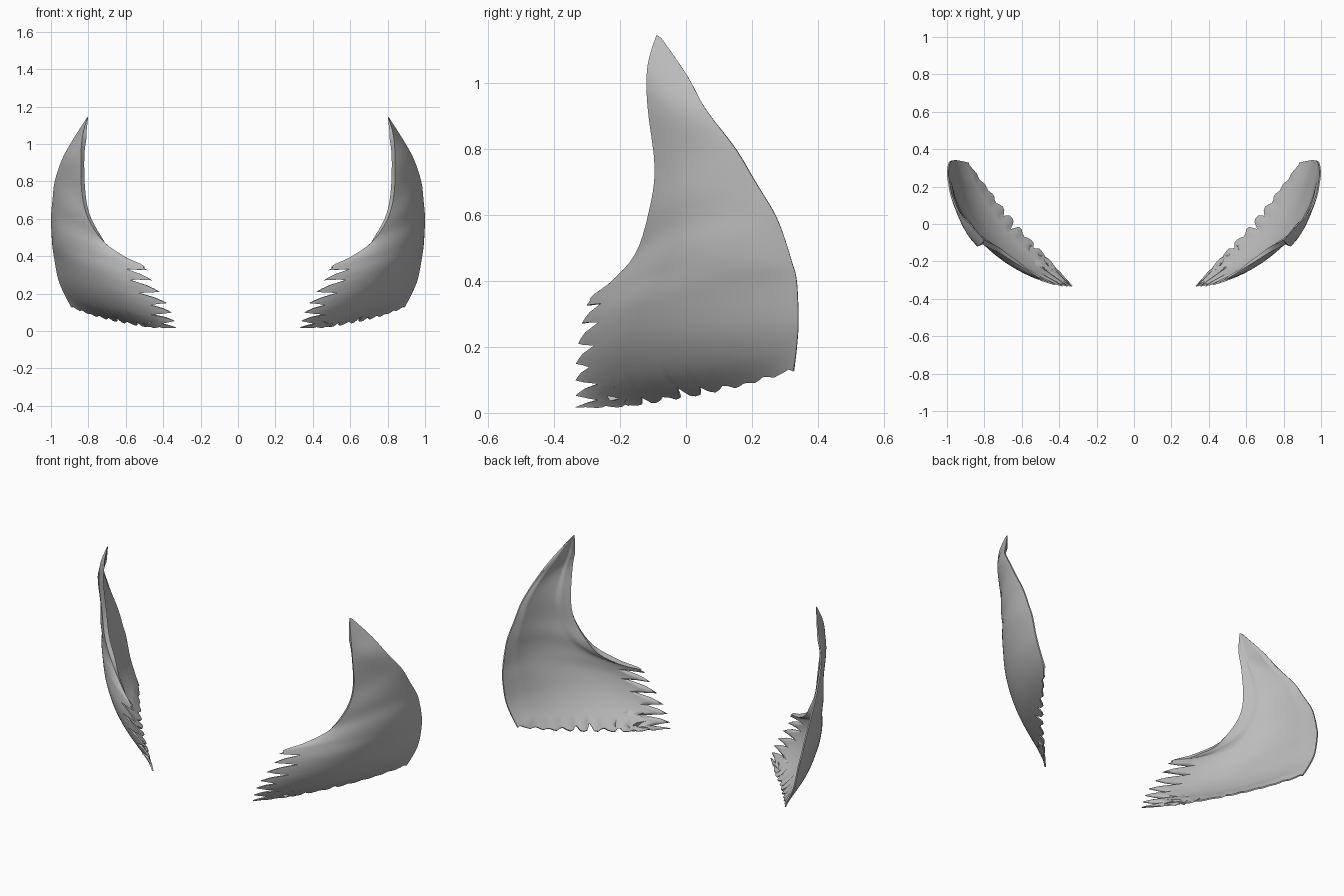
import bpy, math, random
from mathutils import Vector

if "Cube" in bpy.data.objects:
    bpy.data.objects.remove(bpy.data.objects["Cube"])

random.seed(4)

# Cross rows of the curved fin, bottom to top: front, middle and rear points
ROWS = [[Vector(p) for p in r] for r in (
    ((.335, -.335, .017), (.63, .0, .045), (.89, .325, .125)),
    ((.35, -.335, .08), (.70, -.06, .12), (.93, .335, .20)),
    ((.39, -.333, .16), (.76, -.09, .22), (.962, .34, .28)),
    ((.455, -.318, .26), (.82, -.08, .34), (.985, .335, .40)),
    ((.50, -.292, .345), (.86, -.05, .43), (.993, .32, .46)),
    ((.60, -.23, .395), (.89, -.02, .50), (.998, .295, .54)),
    ((.72, -.155, .48), (.91, .01, .58), (1.0, .265, .61)),
    ((.80, -.115, .60), (.925, .02, .67), (.992, .21, .70)),
    ((.835, -.095, .74), (.925, .02, .79), (.98, .15, .80)),
    ((.84, -.117, .93), (.90, -.04, .93), (.94, .06, .92)),
    ((.83, -.117, 1.05), (.855, -.06, 1.04), (.885, .005, 1.02)),
    ((.803, -.09, 1.145), (.808, -.08, 1.14), (.815, -.07, 1.13)))]
LAST = len(ROWS) - 1


def spline(v, k):
    """Smooth curve through column k of the rows."""
    i = min(int(v), LAST - 1)
    t = v - i
    a, b, c, d = (ROWS[min(max(j, 0), LAST)][k] for j in (i - 1, i, i + 1, i + 2))
    return 0.5 * (2 * b + (c - a) * t + (2 * a - 5 * b + 4 * c - d) * t * t
                  + (3 * b - a - 3 * c + d) * t ** 3)


def surface(u, v):
    """Point on the fin: u runs front to rear, v bottom to top."""
    f, m, r = (spline(v, k) for k in range(3))
    return f * (1 - u) * (1 - 2 * u) + m * 4 * u * (1 - u) + r * u * (2 * u - 1)


# Ragged edge depths: feathered spikes at the front, tatters along the bottom
COLS = 44
vs = [i / 8 for i in range(35)] + [4.5 + i / 4 for i in range(int((LAST - 4.5) * 4) + 1)]
pattern = (0.0, 0.02, 0.05, 0.13, 0.07)
front = [pattern[i % 5] * random.uniform(.8, 1.25) if v < 4.0 else 0.0
         for i, v in enumerate(vs)]
bottom = []
for j in range(COLS + 1):
    u = j / COLS
    depth = (0.0, .1, .4, .22)[j % 4] * random.uniform(.3, 1.3)
    bottom.append(depth * min(1, u / .3) - .25 * max(0, 1 - abs(u - .2) / .2))

verts, faces, weights = [], [], []
for i, v in enumerate(vs):
    for j in range(COLS + 1):
        u = j / COLS
        uu = u + front[i] * max(0, 1 - u / .35)
        vv = v + bottom[j] * max(0, 1 - v / 1.5)
        verts.append(surface(uu, vv))
        # thick rolled front rim high up, thin at the other edges and the tip
        rim = max(0, 1 - u / .3) * min(1, max(0, (v - 3.8) / 2))
        edge = min(1, u / .08, (1 - u) / .12, v / .6)
        tip = min(1, (LAST - v) / 1.2)
        weights.append(max(.1, min(1, .3 + .4 * edge + .9 * rim) * tip))
n = COLS + 1
for i in range(len(vs) - 1):
    for j in range(COLS):
        a = i * n + j
        faces.append((a, a + 1, a + n + 1, a + n))

mesh = bpy.data.meshes.new("curved_side_fins")
mesh.from_pydata(verts, [], faces)
fins = bpy.data.objects.new("curved_side_fins", mesh)
bpy.context.collection.objects.link(fins)
mat = bpy.data.materials.new("plain_grey")
mat.diffuse_color = (.5, .5, .5, 1)
mat.use_nodes = True
mat.node_tree.nodes["Principled BSDF"].inputs["Base Color"].default_value = mat.diffuse_color
mesh.materials.append(mat)

# Thickness toward the inside, then the mirrored twin
group = fins.vertex_groups.new(name="thickness")
for i, w in enumerate(weights):
    group.add([i], w, 'REPLACE')
solid = fins.modifiers.new("thickness", 'SOLIDIFY')
solid.thickness = .026
solid.offset = -1
solid.vertex_group = "thickness"
mirror = fins.modifiers.new("twin", 'MIRROR')
mirror.use_mirror_merge = False

bpy.context.view_layer.objects.active = fins
fins.select_set(True)
bpy.ops.object.convert(target='MESH')
bpy.ops.object.shade_smooth_by_angle(angle=math.radians(60))
